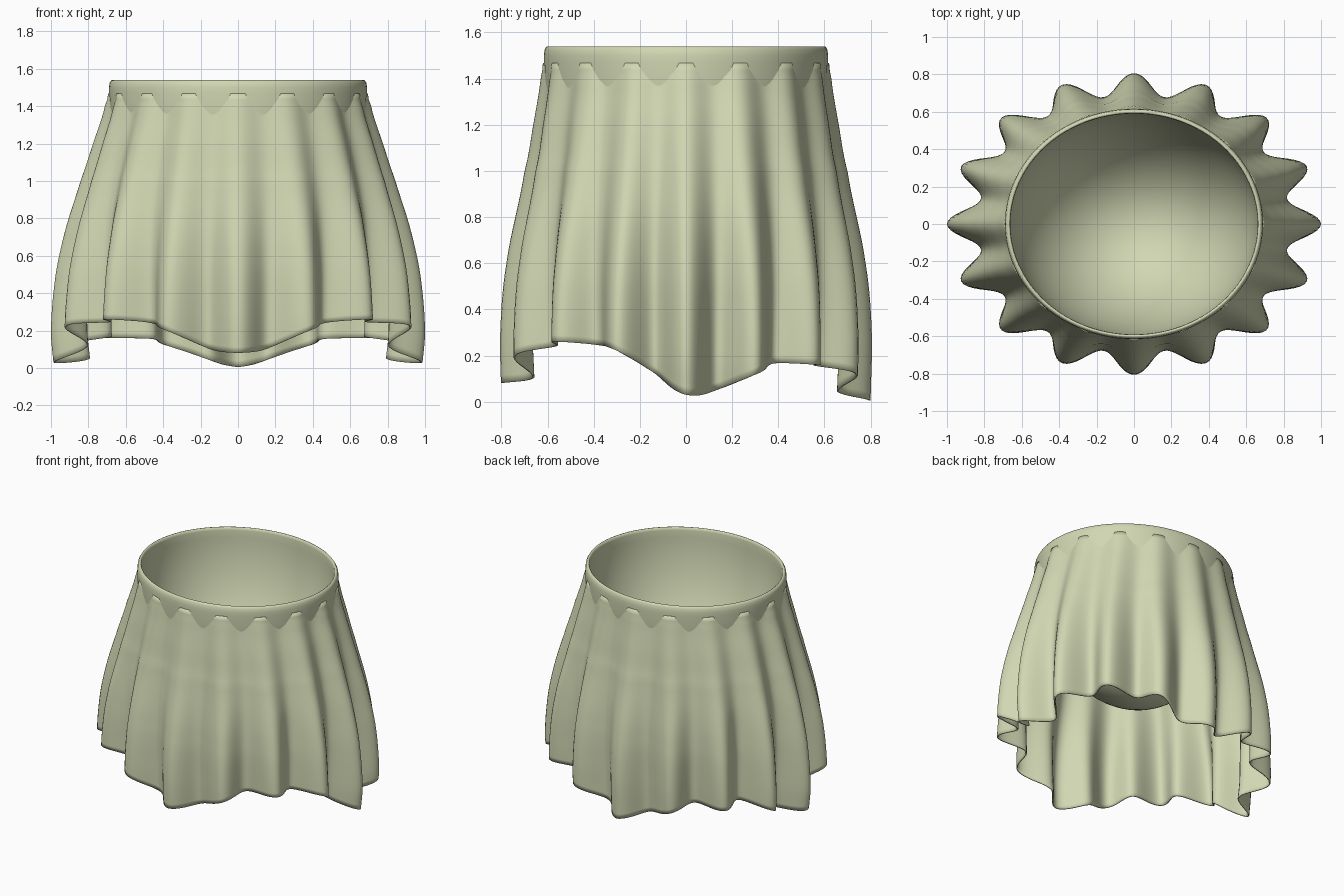
import bpy, math

if "Cube" in bpy.data.objects:
    bpy.data.objects.remove(bpy.data.objects["Cube"])

cloth = bpy.data.materials.new("pale_sage_cloth")
cloth.diffuse_color = (0.64, 0.68, 0.45, 1)
cloth.use_nodes = True
cloth.node_tree.nodes["Principled BSDF"].inputs["Base Color"].default_value = cloth.diffuse_color
TAU = math.tau


def interp(points, v):
    """Smooth curve through (key, value) points with ascending keys."""
    n = len(points)
    v = min(max(v, points[0][0]), points[-1][0])
    i = next((k for k in range(n - 1) if v <= points[k + 1][0]), n - 2)
    t = (v - points[i][0]) / (points[i + 1][0] - points[i][0])
    a, b, c, d = (points[min(max(k, 0), n - 1)][1] for k in range(i - 1, i + 3))
    return 0.5 * (2 * b + (c - a) * t + (2 * a - 5 * b + 4 * c - d) * t ** 2
                  + (3 * b - a - 3 * c + d) * t ** 3)


def make_object(name, verts, faces, angle):
    mesh = bpy.data.meshes.new(name)
    mesh.from_pydata(verts, [], faces)
    mesh.materials.append(cloth)
    obj = bpy.data.objects.new(name, mesh)
    bpy.context.collection.objects.link(obj)
    bpy.ops.object.select_all(action='DESELECT')
    obj.select_set(True)
    bpy.context.view_layer.objects.active = obj
    bpy.ops.object.shade_smooth_by_angle(angle=math.radians(angle))
    return obj


def ring_faces(rows, cols):
    return [(r * cols + c, (r + 1) * cols + c,
             (r + 1) * cols + (c + 1) % cols, r * cols + (c + 1) % cols)
            for r in range(rows - 1) for c in range(cols)]


# Oval waist with a closed rounded bowl hanging from it
def bowl_radius(z):
    return 0.69 * math.sqrt(max(0, 1 - ((z - 1.47) / 0.92) ** 2))


def bowl_curve(radius, depth, steps=24):
    return [(radius * math.cos(i / steps * math.pi / 2),
             1.47 - depth * math.sin(i / steps * math.pi / 2)) for i in range(steps)]


profile = ([(0, 0.55)] + bowl_curve(0.69, 0.92)[::-1]
           + [(0.69, 1.50), (0.686, 1.525), (0.678, 1.538), (0.671, 1.54),
              (0.664, 1.536), (0.661, 1.52)]
           + bowl_curve(0.661, 0.90) + [(0, 0.57)])
COLS = 96
rings = profile[1:-1]
verts = []
for r, z in rings:
    ry = r * 0.893
    verts += [(r * math.cos(TAU * c / COLS), ry * math.sin(TAU * c / COLS), z)
              for c in range(COLS)]
faces = [f[::-1] for f in ring_faces(len(rings), COLS)]
last = (len(rings) - 1) * COLS
verts += [(0, 0, profile[0][1]), (0, 0, profile[-1][1])]
for c in range(COLS):
    d = (c + 1) % COLS
    faces.append((len(verts) - 2, d, c))
    faces.append((len(verts) - 1, last + c, last + d))
make_object("waistband_and_lining", verts, faces, 60)

# Pleated skirt: flared oval, sixteen folds, uneven hem
width = [(0.0, 0.985), (0.2, 1.0), (0.5, 0.975), (0.75, 0.92), (1.0, 0.842),
         (1.2, 0.775), (1.4, 0.712), (1.47, 0.694)]
depth = [(0.0, 0.80), (0.3, 0.805), (0.6, 0.778), (1.0, 0.70), (1.2, 0.662),
         (1.4, 0.63), (1.47, 0.62)]
fold = [(0.0, 0.175), (0.3, 0.165), (0.6, 0.125), (0.9, 0.075), (1.2, 0.045),
        (1.47, 0.03)]
hem_heights = [0.08, 0.105, 0.20, 0.24, 0.26, 0.245, 0.225, 0.12, 0.03,
               0.05, 0.12, 0.165, 0.16, 0.155, 0.12, 0.045, 0.005]
hem = [(i * math.pi / 16, h) for i, h in enumerate(hem_heights)]

COLS, ROWS = 288, 44
verts = []
for r in range(ROWS):
    for c in range(COLS):
        a = TAU * c / COLS
        from_front = math.acos(max(-1, min(1, -math.sin(a))))
        bottom = interp(hem, from_front)
        z = 1.467 + (bottom - 1.467) * r / (ROWS - 1)
        valley = 0.5 - 0.5 * math.cos(16 * a)
        cut = interp(fold, z) * valley
        rx = interp(width, z) - cut
        ry = interp(depth, z) - cut * 0.72
        # keep the top edge tucked inside the waistband wall
        rx = max(rx, bowl_radius(z) - 0.008)
        ry = max(ry, (bowl_radius(z) - 0.008) * 0.893)
        verts.append((rx * math.cos(a), ry * math.sin(a), z))
skirt = make_object("pleated_skirt", verts, ring_faces(ROWS, COLS), 60)
thick = skirt.modifiers.new("cloth_thickness", 'SOLIDIFY')
thick.thickness = 0.008
thick.offset = -1
